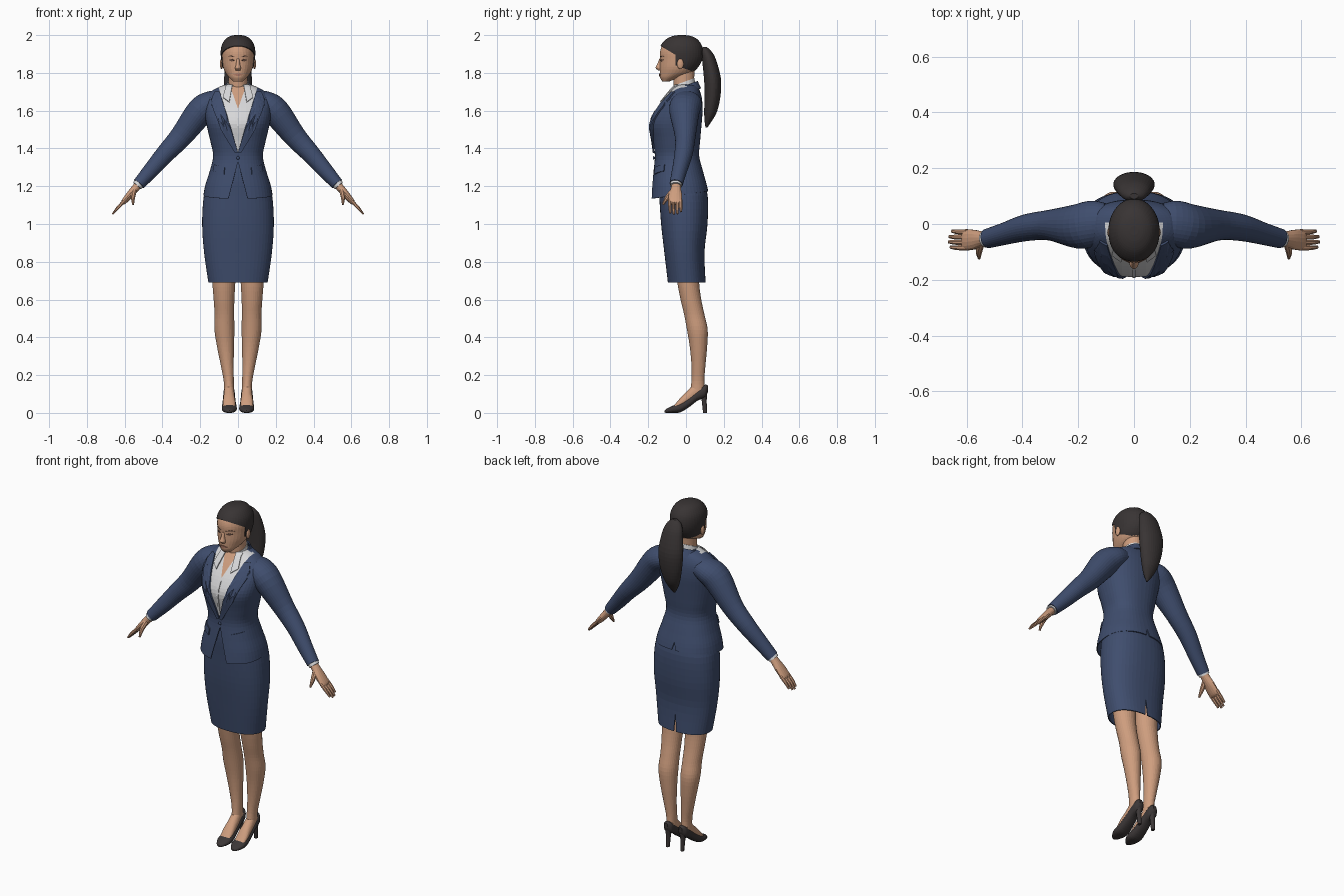
import bpy, bmesh, math
from mathutils import Vector, Matrix
from mathutils.bvhtree import BVHTree

if "Cube" in bpy.data.objects:
    bpy.data.objects.remove(bpy.data.objects["Cube"])


def material(name, r, g, b):
    m = bpy.data.materials.new(name)
    m.use_nodes = True
    m.diffuse_color = (r, g, b, 1)
    bsdf = m.node_tree.nodes["Principled BSDF"]
    bsdf.inputs["Base Color"].default_value = (r, g, b, 1)
    bsdf.inputs["Roughness"].default_value = 0.8
    return m


navy = material("navy cloth", .05, .075, .155)
skin = material("skin", .62, .34, .21)
white = material("shirt white", .68, .68, .69)
dark = material("dark hair", .04, .034, .034)
shoe = material("shoe leather", .045, .038, .038)
lip = material("lip", .42, .19, .13)
brown = material("eye brown", .13, .07, .05)

X, Y, Z = Vector((1, 0, 0)), Vector((0, 1, 0)), Vector((0, 0, 1))
parts = []


def finish(name, bm, mats, mirror=False, thick=0, offset=-1):
    """Turn a bmesh into an object with optional mirror and thickness."""
    bmesh.ops.recalc_face_normals(bm, faces=bm.faces)
    mesh = bpy.data.meshes.new(name)
    bm.to_mesh(mesh)
    bm.free()
    ob = bpy.data.objects.new(name, mesh)
    bpy.context.scene.collection.objects.link(ob)
    for m in mats:
        mesh.materials.append(m)
    if thick:
        mod = ob.modifiers.new("thickness", "SOLIDIFY")
        mod.thickness, mod.offset = thick, offset
    if mirror:
        ob.modifiers.new("mirror", "MIRROR").use_mirror_merge = False
    parts.append(ob)
    return ob


def spline(pts, steps):
    """Catmull-Rom interpolation through tuples of any length."""
    out = []
    for i in range(len(pts) - 1):
        a, b, c, d = (pts[max(0, min(len(pts) - 1, i + k))] for k in (-1, 0, 1, 2))
        for s in range(steps):
            t = s / steps
            out.append([q + t * (r - p) / 2 + t * t * (p - 2.5 * q + 2 * r - d_ / 2)
                        + t ** 3 * (1.5 * (q - r) + (d_ - p) / 2)
                        for p, q, r, d_ in zip(a, b, c, d)])
    return out + [list(pts[-1])]


def loft(stations, axes=None, power=2, segs=32, steps=4, caps=True, bm=None):
    """Skin rings (x, y, z, radius a, radius b); without axes, rings follow the path."""
    bm = bm or bmesh.new()
    rows = spline(stations, steps)
    rings = []
    for i, (x, y, z, a, b) in enumerate(rows):
        if axes:
            u, v = axes
        else:
            t = (Vector(rows[min(i + 1, len(rows) - 1)][:3]) - Vector(rows[max(i - 1, 0)][:3])).normalized()
            v = (Y - t * t.y).normalized()
            u = t.cross(v)
        ring = []
        for k in range(segs):
            ang = math.tau * (k + .5) / segs
            c, s = math.cos(ang), math.sin(ang)
            p = math.copysign(abs(c) ** (2 / power), c) * a
            q = math.copysign(abs(s) ** (2 / power), s) * b
            ring.append(bm.verts.new(Vector((x, y, z)) + u * p + v * q))
        rings.append(ring)
    for r0, r1 in zip(rings, rings[1:]):
        for k in range(segs):
            n = (k + 1) % segs
            bm.faces.new((r0[k], r0[n], r1[n], r1[k]))
    if caps:
        bm.faces.new(rings[0])
        bm.faces.new(rings[-1])
    return bm


def upright(rows, grow=0):
    """Rows (z, half width, front y, back y) to centred stations."""
    return [(0, (f + b) / 2, z + grow, w + grow, (b - f) / 2 + grow) for z, w, f, b in rows]


def cut(bm, point, normal, test=lambda c: True):
    faces = [f for f in bm.faces if test(f.calc_center_median())]
    geom = set(faces)
    for f in faces:
        geom.update(f.edges)
        geom.update(f.verts)
    bmesh.ops.bisect_plane(bm, geom=list(geom), plane_co=point, plane_no=normal, dist=1e-5)


def remove(bm, test):
    bad = [f for f in bm.faces if test(f.calc_center_median())]
    bmesh.ops.delete(bm, geom=bad, context="FACES")


def wedge(bm, z0, slope, side, index=None):
    """Cut a V on the front (side -1) or back (1); recolour or remove its inside."""
    for s in (1, -1):
        cut(bm, (0, 0, z0), (1, 0, -s * slope), lambda c: c.y * side > 0)
    inside = lambda c: c.y * side > 0 and abs(c.x) < slope * (c.z - z0)
    if index is None:
        remove(bm, inside)
    else:
        for f in bm.faces:
            if inside(f.calc_center_median()):
                f.material_index = index


def plate(name, outline, tree, mat, lift=.004, thick=.006, mirror=True):
    """Thin panel from an x-z outline laid on the front of a surface."""
    bm = bmesh.new()
    bm.faces.new([bm.verts.new((x, 0, z)) for x, z in outline])
    bmesh.ops.triangulate(bm, faces=bm.faces[:])
    bmesh.ops.subdivide_edges(bm, edges=bm.edges[:], cuts=4, use_grid_fill=True)
    for v in bm.verts:
        hit, normal = tree.ray_cast(Vector((v.co.x, -1, v.co.z)), Y)[:2]
        if hit is None:
            hit, normal = tree.find_nearest(Vector((v.co.x, -.1, v.co.z)))[:2]
        v.co = hit - Y * lift
    finish(name, bm, [mat], mirror, thick, 0)


def blob(name, center, radii, mat, mirror=False):
    bm = bmesh.new()
    bmesh.ops.create_uvsphere(bm, u_segments=16, v_segments=10, radius=1,
                              matrix=Matrix.Translation(center) @ Matrix.Diagonal((*radii, 1)))
    finish(name, bm, [mat], mirror)


# Jacket body with shirt and neckline cut into the front
jacket = loft(upright([
    (1.11, .19, -.187, .13), (1.2, .175, -.18, .112), (1.28, .15, -.172, .09),
    (1.36, .132, -.165, .07), (1.44, .147, -.175, .075), (1.53, .168, -.19, .083),
    (1.6, .178, -.162, .088), (1.66, .175, -.118, .085), (1.7, .145, -.085, .075),
    (1.73, .09, -.06, .06), (1.74, .05, -.04, .04)]), (X, Y), 2.3, 48)
bmesh.ops.recalc_face_normals(jacket, faces=jacket.faces)
chest = BVHTree.FromBMesh(jacket)
wedge(jacket, 1.38, .3, -1, 1)
wedge(jacket, 1.61, .35, -1, 2)
wedge(jacket, 1.33, -.26, -1)
wedge(jacket, 1.22, -.25, 1)
cut(jacket, (0, -.18, 1.135), (0, -.13, 1))
remove(jacket, lambda c: c.z < 1.135 + .13 * (c.y + .18))
finish("jacket", jacket, [navy, white, skin], thick=.005)

# Jacket and shirt trim
plate("lapels", [(0, 1.38), (.096, 1.7), (.122, 1.7), (.14, 1.66), (.113, 1.645),
                 (.137, 1.625), (.09, 1.5), (.015, 1.375)], chest, navy, .006, .008)
plate("shirt_collar_points", [(.03, 1.735), (.062, 1.735), (.08, 1.67), (.046, 1.645)], chest, white, .008)
plate("shirt_placket", [(-.006, 1.4), (.006, 1.4), (.006, 1.6), (-.006, 1.6)], chest, white, .003, .004, False)
plate("pocket_flaps", [(.07, 1.3), (.125, 1.315), (.132, 1.28), (.074, 1.262)], chest, navy)
blob("jacket_button", (0, -.17, 1.35), (.009, .006, .009), navy)
tilt = Vector((0, .94, .34))
collar = loft([(0, 0, 1.69, .095, .085), (0, 0, 1.735, .068, .066)], (X, tilt), caps=False)
remove(collar, lambda c: c.y < -.02)
finish("jacket_collar", collar, [navy], thick=.006)
collar = loft([(0, -.01, 1.69, .068, .068), (0, -.012, 1.752, .057, .06)], (X, tilt), caps=False)
remove(collar, lambda c: c.y < 0 and abs(c.x) < .032)
finish("shirt_collar", collar, [white], thick=.004)

# Sleeves and shirt cuffs
finish("sleeves", loft([
    (.1, .005, 1.65, .055, .07), (.145, .002, 1.638, .066, .082), (.2, -.008, 1.595, .074, .08),
    (.3, -.004, 1.465, .06, .055), (.385, -.013, 1.372, .05, .048), (.46, -.034, 1.285, .042, .04),
    (.525, -.052, 1.212, .033, .035)]), [navy], True)
finish("cuffs", loft([(.51, -.05, 1.23, .028, .031), (.534, -.053, 1.202, .028, .031)]), [white], True)

# Hands: palm, four fingers and thumb in one mesh
hand = loft([(.515, -.051, 1.222, .021, .024), (.545, -.053, 1.187, .021, .027),
             (.575, -.056, 1.152, .019, .036), (.605, -.058, 1.117, .014, .037),
             (.615, -.058, 1.105, .006, .03)], segs=16)
for i, reach in enumerate((.9, 1, .97, .82)):
    y = -.085 + i * .019
    loft([(.598, y, 1.125, .01, .01), (.598 + .037 * reach, y, 1.125 - .038 * reach, .0095, .0095),
          (.598 + .066 * reach, y + .002, 1.125 - .073 * reach, .005, .006)], segs=8, bm=hand)
loft([(.55, -.068, 1.175, .015, .016), (.556, -.098, 1.142, .012, .013),
      (.555, -.122, 1.103, .005, .006)], segs=8, bm=hand)
finish("hands", hand, [skin], True)

# Skirt with a small back slit
skirt = loft(upright([(1.35, .12, -.14, .055), (1.25, .15, -.148, .085), (1.15, .181, -.142, .115),
                      (1, .19, -.132, .114), (.85, .18, -.115, .098), (.69, .157, -.096, .104)]),
             (X, Y), 2.3, 48, caps=False)
wedge(skirt, .8, -.07, 1)
finish("skirt", skirt, [navy], thick=.005)

# Legs and feet
finish("legs", loft([
    (.075, .01, .78, .064, .065), (.075, .012, .69, .061, .058), (.074, .026, .6, .055, .055),
    (.072, .044, .52, .052, .054), (.072, .06, .44, .053, .055), (.066, .066, .35, .045, .046),
    (.057, .066, .25, .034, .037), (.049, .063, .17, .027, .034), (.047, .06, .1, .026, .04)],
    (X, Y)), [skin], True)
finish("feet", loft([(.047, .085, .12, .024, .035), (.047, .05, .108, .027, .05),
                     (.047, .01, .078, .03, .042), (.047, -.025, .055, .033, .03),
                     (.047, -.065, .025, .03, .012)], (X, Z)), [skin], True)

# High-heeled shoes
finish("shoes", loft([
    (.047, .117, .128, .01, .015), (.047, .1, .115, .027, .034), (.047, .06, .092, .031, .028),
    (.047, .02, .06, .034, .027), (.046, -.03, .029, .039, .026), (.046, -.07, .019, .038, .019),
    (.046, -.102, .011, .021, .011), (.046, -.113, .007, .005, .005)], (X, Z), 2.3), [shoe], True)
finish("heels", loft([(.047, .093, .12, .024, .022), (.047, .096, .07, .014, .014),
                      (.047, .101, 0, .01, .011)], (X, Y), segs=16), [shoe], True)

# Neck and head
finish("neck", loft([(0, -.005, 1.66, .056, .055), (0, -.012, 1.74, .05, .054),
                     (0, -.012, 1.83, .052, .06)], (X, Y)), [skin])
head_rows = [(1.755, .026, -.126, -.088), (1.775, .047, -.137, -.03), (1.8, .066, -.139, .033),
             (1.83, .079, -.139, .063), (1.87, .085, -.138, .083), (1.91, .087, -.138, .086),
             (1.945, .08, -.126, .077), (1.975, .06, -.098, .053), (1.99, .035, -.065, .022),
             (1.995, .01, -.035, -.012)]
head = loft(upright(head_rows), (X, Y))
bmesh.ops.recalc_face_normals(head, faces=head.faces)
face = BVHTree.FromBMesh(head)
finish("head", head, [skin])
blob("ears", (.087, -.03, 1.848), (.009, .017, .028), skin, True)
finish("nose", loft([(0, -.132, 1.875, .007, .009), (0, -.139, 1.845, .011, .014),
                     (0, -.142, 1.826, .016, .019), (0, -.135, 1.813, .012, .012)], (X, Y), segs=16), [skin])
plate("eyes", [(.018, 1.866), (.034, 1.874), (.05, 1.868), (.034, 1.86)], face, brown, .001, .003)
plate("eyebrows", [(.014, 1.884), (.04, 1.892), (.058, 1.886), (.04, 1.886)], face, brown, .001, .003)
plate("lips", [(-.025, 1.79), (-.008, 1.797), (.008, 1.797), (.025, 1.79), (0, 1.782)],
      face, lip, .002, .004, False)

# Hair cap trimmed along the hairline, and ponytail
hair = loft(upright(head_rows, .005), (X, Y), 2, 40)
cut(hair, (0, -.13, 1.94), (0, .6, 1))
cut(hair, (0, -.055, 0), Y)
cut(hair, (0, 0, 1.82), (0, .35, 1))
remove(hair, lambda c: c.z < 1.94 - .6 * (c.y + .13) and (c.y < -.055 or c.z < 1.82 - .35 * c.y))
finish("hair", hair, [dark], thick=.006)
blob("hair_tie", (0, .09, 1.905), (.03, .025, .027), dark)
finish("ponytail", loft([
    (0, .1, 1.937, .015, .01), (0, .107, 1.915, .042, .027), (0, .122, 1.87, .06, .037),
    (0, .14, 1.77, .074, .045), (0, .141, 1.68, .068, .042), (0, .131, 1.6, .05, .035),
    (0, .119, 1.55, .03, .021), (0, .108, 1.51, .005, .005)], (X, Y)), [dark])

# Bake modifiers and shade smooth, keeping hard edges
for ob in bpy.context.view_layer.objects:
    ob.select_set(ob in parts)
bpy.context.view_layer.objects.active = parts[0]
bpy.ops.object.convert(target="MESH")
bpy.ops.object.shade_smooth_by_angle(angle=math.radians(40))
